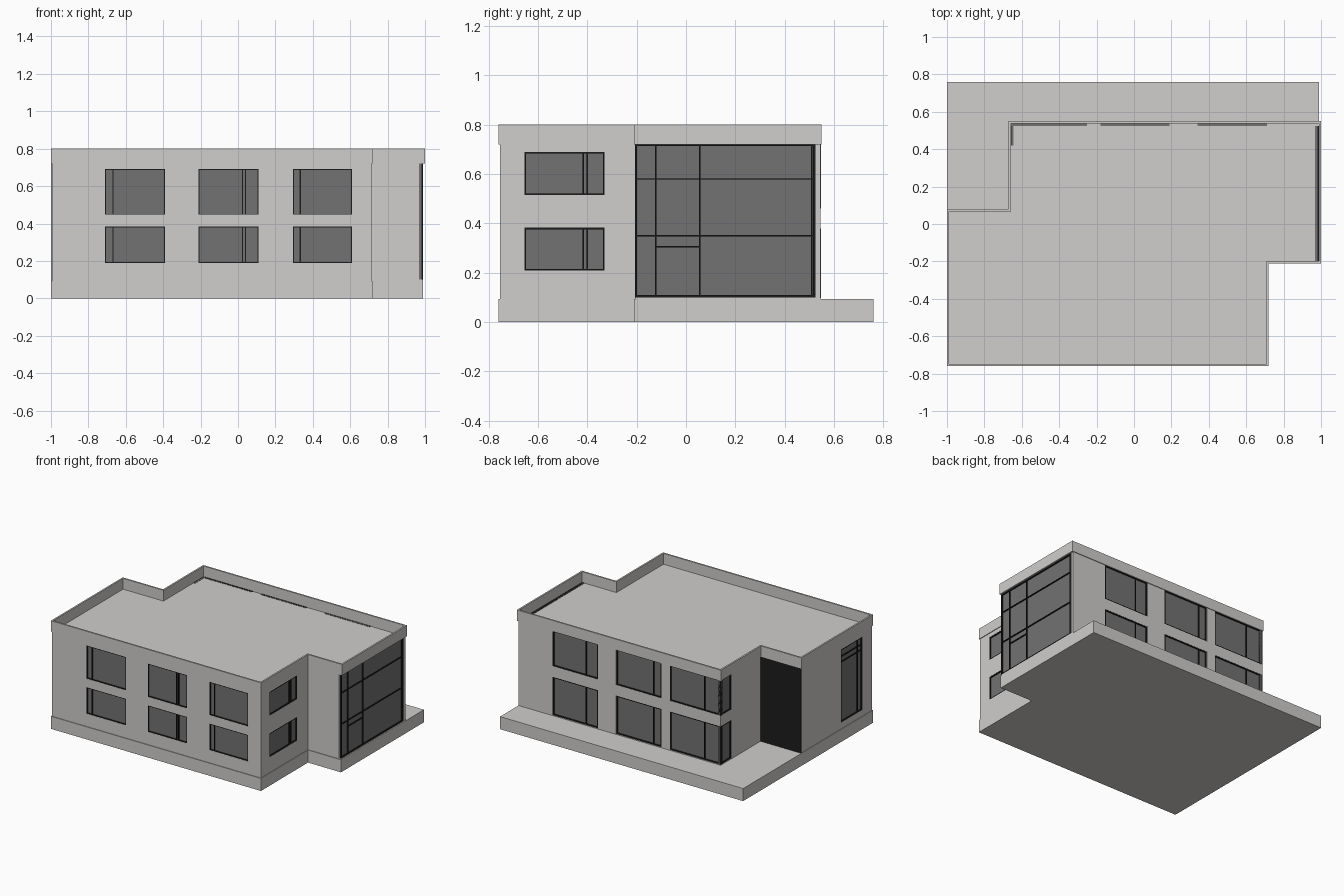
import bpy, bmesh
from mathutils import Vector

if "Cube" in bpy.data.objects:
    bpy.data.objects.remove(bpy.data.objects["Cube"])


def material(name, rgb):
    m = bpy.data.materials.new(name)
    m.diffuse_color = (*rgb, 1)
    m.use_nodes = True
    m.node_tree.nodes["Principled BSDF"].inputs["Base Color"].default_value = m.diffuse_color
    return m


WALL = material("pale_concrete", (0.63, 0.62, 0.605))
GLASS = material("grey_glass", (0.17, 0.17, 0.17))
FRAME = material("black_frame", (0.012, 0.012, 0.012))


def finish(name, bm, mat):
    bmesh.ops.recalc_face_normals(bm, faces=bm.faces)
    me = bpy.data.meshes.new(name)
    bm.to_mesh(me)
    bm.free()
    me.materials.append(mat)
    ob = bpy.data.objects.new(name, me)
    bpy.context.collection.objects.link(ob)
    return ob


def boxes(name, spans, mat):
    """One object made of boxes given as ((x0,x1),(y0,y1),(z0,z1))."""
    bm = bmesh.new()
    for s in spans:
        lo = Vector([min(a) for a in s])
        size = Vector([max(a) for a in s]) - lo
        for v in bmesh.ops.create_cube(bm, size=1)["verts"]:
            v.co = lo + (v.co + Vector((0.5, 0.5, 0.5))) * size
    return finish(name, bm, mat)


def inset(pts, t):
    """Offset a counter-clockwise right-angled outline inwards."""
    out = []
    for i, p in enumerate(pts):
        p = Vector(p)
        a = (p - Vector(pts[i - 1])).normalized()
        b = (Vector(pts[(i + 1) % len(pts)]) - p).normalized()
        out.append((p.x - t * (a.y + b.y), p.y + t * (a.x + b.x)))
    return out


def prism(name, pts, z0, z1, mat):
    bm = bmesh.new()
    f = bm.faces.new([bm.verts.new((x, y, z0)) for x, y in pts])
    r = bmesh.ops.extrude_face_region(bm, geom=[f])
    for v in r["geom"]:
        if isinstance(v, bmesh.types.BMVert):
            v.co.z = z1
    return finish(name, bm, mat)


def ring(name, pts, t, z0, z1, mat):
    bm = bmesh.new()
    inner = inset(pts, t)
    loops = [[bm.verts.new((x, y, z)) for x, y in o]
             for o, z in ((pts, z0), (pts, z1), (inner, z1), (inner, z0))]
    n = len(pts)
    for k in range(4):
        a, b = loops[k], loops[(k + 1) % 4]
        for i in range(n):
            j = (i + 1) % n
            bm.faces.new((a[i], a[j], b[j], b[i]))
    return finish(name, bm, mat)


# Outlines
ROOF = [(-1, -.76), (.72, -.76), (.72, -.21), (1, -.21),
        (1, .55), (-.67, .55), (-.67, .08), (-1, .08)]
SLAB = [(-1, -.76), (.72, -.76), (.72, -.21), (.99, -.21), (.99, .76), (-1, .76)]
BODY = [(min(x, .989), y) for x, y in inset(ROOF, .005)]

prism("base_slab", SLAB, 0, .093, WALL)
body = prism("building_walls", BODY, .093, .72, WALL)
ring("roof_parapet", ROOF, .012, .72, .8, WALL)

cutters = []


def window(name, axis, plane, sign, u, z, uprights=(), rails=(), w=.007):
    """Recessed glazing; uprights are u values, rails are (z, u0, u1)."""
    def span(d0, d1, us, zs):
        n = (plane - sign * d0, plane - sign * d1)
        return (n, us, zs) if axis == "x" else (us, n, zs)

    cutters.append(boxes(name + "_cutter", [span(-.02, .02, u, z)], WALL))
    boxes(name + "_glass", [span(.009, .02, u, z)], GLASS)
    bars = [((u[0], u[0] + w), z), ((u[1] - w, u[1]), z),
            (u, (z[0], z[0] + w)), (u, (z[1] - w, z[1]))]
    bars += [((m - .003, m + .003), z) for m in uprights]
    bars += [((a, b), (h - .003, h + .003)) for h, a, b in rails]
    boxes(name + "_frame", [span(.001, .02, us, zs) for us, zs in bars], FRAME)


# Front windows, two storeys
FRONT = [((-.71, -.39), (-.668,)), ((-.21, .11), (.024, .04)), ((.295, .61), (.333,))]
for i, (u, ups) in enumerate(FRONT):
    window(f"front_lower_window_{i}", "y", -.755, -1, u, (.188, .383), ups, w=.005)
    window(f"front_upper_window_{i}", "y", -.755, -1, u, (.447, .692), ups, w=.005)

# Small right side windows
for level, z in (("lower", (.208, .383)), ("upper", (.515, .69))):
    window(f"right_{level}_window", "x", .715, 1, (-.655, -.33), z, (-.417, -.4))

# Back windows, with the last one wrapping round the corner
BACK = [((.34, .71), (.44,)), ((-.18, .19), (-.115,)), ((-.667, -.25), (-.53,))]
for level, z in (("lower", (.098, .38)), ("upper", (.46, .722))):
    for i, (u, ups) in enumerate(BACK):
        window(f"back_{level}_window_{i}", "y", .545, 1, u, z, ups)
    window(f"corner_{level}_window", "x", -.665, -1, (.42, .547), z)

# Large glazed wall on the right with its door
window("glazed_wall", "x", .989, 1, (-.207, .525), (.1, .722),
       (-.123, .055, .51),
       ((.58, -.2, .52), (.35, -.2, .52), (.305, -.123, .055)), w=.009)

# Tall window on the left
window("left_tall_window", "x", -.995, -1, (-.64, -.39), (.14, .68),
       (-.59,), ((.625, -.64, -.39), (.585, -.64, -.39)))

# Dark entrance panel in the recessed corner
boxes("entrance_panel", [((-.996, -.665), (.071, .079), (.093, .72))], FRAME)

# Cut the window openings into the walls, then drop the cutters
for c in cutters:
    c.hide_render = True
    m = body.modifiers.new(c.name, "BOOLEAN")
    m.operation = "DIFFERENCE"
    m.solver = "EXACT"
    m.object = c
dg = bpy.context.evaluated_depsgraph_get()
cut = bpy.data.meshes.new_from_object(body.evaluated_get(dg))
body.modifiers.clear()
body.data = cut
for c in cutters:
    bpy.data.objects.remove(c)
